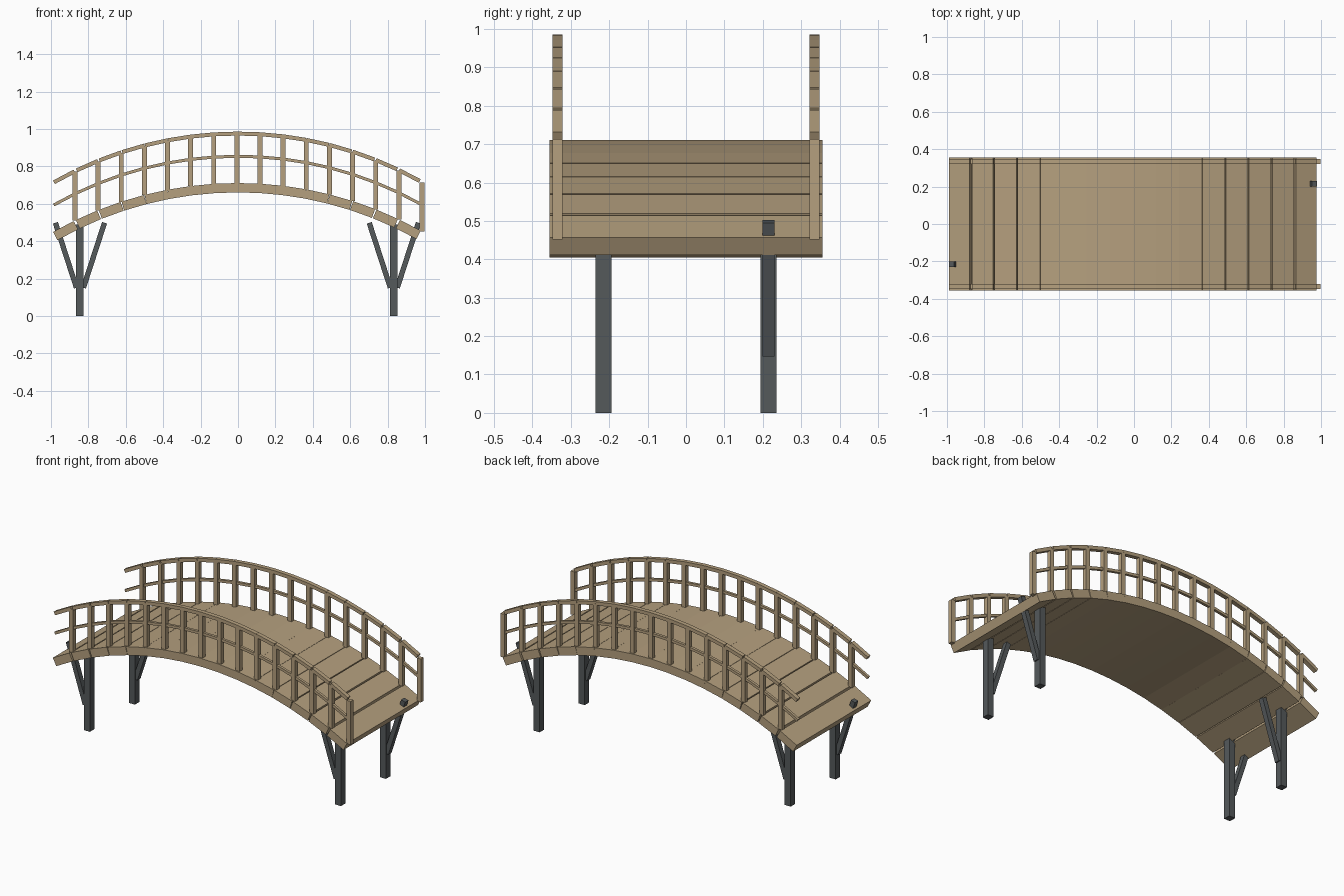
import bpy
import math
from mathutils import Matrix, Vector

if "Cube" in bpy.data.objects:
    bpy.data.objects.remove(bpy.data.objects["Cube"])

RADIUS = 2.0      # radius of the bridge arch
CREST = 0.71      # height of the deck top at mid span
SHIFT = -0.006    # offset of the deck along x
STEP = 0.1237     # spacing of planks and posts
COUNT = 16
RAIL_Y = 0.335


def material(name, colour):
    mat = bpy.data.materials.new(name)
    mat.use_nodes = True
    mat.diffuse_color = (*colour, 1)
    bsdf = mat.node_tree.nodes["Principled BSDF"]
    bsdf.inputs["Base Color"].default_value = (*colour, 1)
    bsdf.inputs["Roughness"].default_value = 0.8
    return mat


wood = material("tan_wood", (0.46, 0.35, 0.21))
iron = material("dark_iron", (0.09, 0.1, 0.105))


def box(name, centre, size, mat, tilt=0.0):
    """Box of a given size, tilted about the y axis."""
    bpy.ops.mesh.primitive_cube_add(size=1)
    obj = bpy.context.object
    obj.name = name
    obj.data.transform(Matrix.Diagonal((*size, 1)))
    obj.rotation_euler.y = tilt
    obj.location = centre
    obj.data.materials.append(mat)
    return obj


def deck_top(x):
    return CREST - RADIUS + math.sqrt(RADIUS ** 2 - x ** 2)


def arch_piece(name, x, y, rise, size):
    """Box lying along the arch, with its top face a given rise above the deck."""
    tilt = math.asin(x / RADIUS)
    normal = Vector((math.sin(tilt), 0, math.cos(tilt)))
    top = Vector((x, y, deck_top(x) + rise))
    # Drop by half the thickness so the top face lies on the arch
    box(name, top - normal * size[2] / 2, size, wood, tilt)


# Deck planks and the railing pieces that follow them
for i in range(COUNT):
    x = SHIFT + STEP * (i + 0.5 - COUNT / 2)
    arch_piece("deck_plank", x, 0, 0, (0.1245, 0.712, 0.05))
    post_x = x + STEP / 2
    base = deck_top(post_x)
    for side, y in (("right", -RAIL_Y), ("left", RAIL_Y)):
        arch_piece(side + "_top_rail", x, y, 0.275, (0.1245, 0.026, 0.021))
        arch_piece(side + "_middle_rail", x, y, 0.151, (0.1245, 0.016, 0.016))
        box(side + "_post", (post_x, y, base + 0.131), (0.026, 0.026, 0.262), wood)

# Legs, each with one slanted brace; the two ends are turned half round
BRACE_TILT = math.radians(18)
for leg_x, end in ((-0.845, -1), (0.833, 1)):
    for y in (-0.215, 0.215):
        box("leg", (leg_x, y, 0.245), (0.04, 0.042, 0.49), iron)
        lean = 1 if y > 0 else -1
        box("leg_brace", (leg_x + lean * 0.075, y, 0.325),
            (0.028, 0.031, 0.365), iron, lean * BRACE_TILT)
